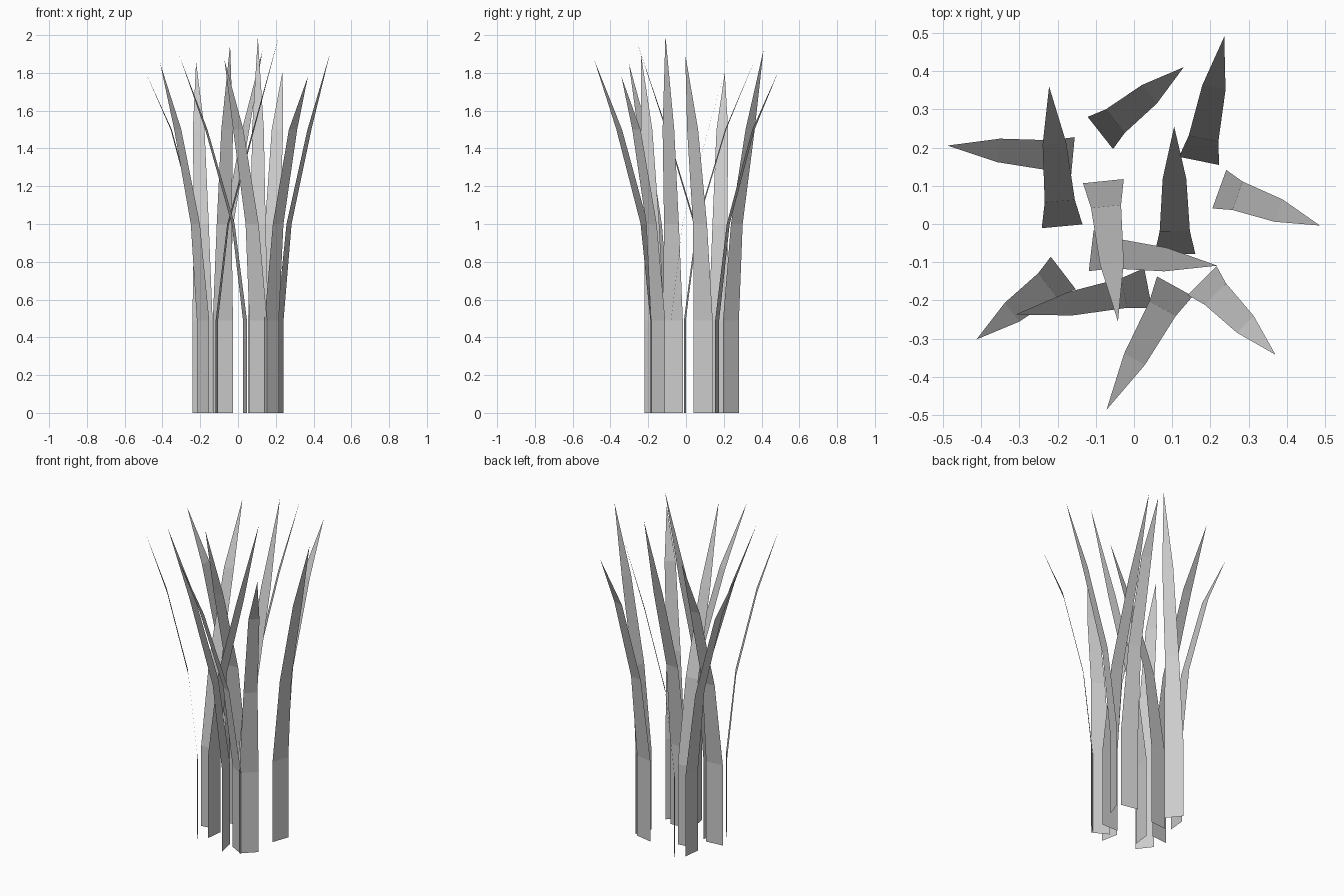
import bpy
import bmesh
from mathutils import Vector

if "Cube" in bpy.data.objects:
    bpy.data.objects.remove(bpy.data.objects["Cube"])

# Shared blade shape: (height, fraction of lean, width); the tip is added per blade
RINGS = [(0.0, 0.0, 0.107), (0.49, 0.0, 0.107), (1.0, 0.18, 0.079), (1.5, 0.59, 0.062)]

# Each blade: base x, base y, tip x, tip y, tip height
BLADES = [
    (-0.088, 0.238, 0.130, 0.410, 1.92),
    (0.170, 0.165, 0.236, 0.490, 1.81),
    (-0.160, 0.174, -0.488, 0.205, 1.80),
    (-0.188, -0.006, -0.222, 0.360, 1.86),
    (0.223, 0.091, 0.486, -0.004, 1.90),
    (0.107, -0.079, 0.105, 0.255, 1.99),
    (-0.080, 0.112, -0.042, -0.255, 1.95),
    (-0.112, -0.070, 0.218, -0.109, 2.00),
    (0.178, -0.148, 0.370, -0.342, 1.78),
    (0.107, -0.163, -0.072, -0.486, 1.87),
    (0.037, -0.168, -0.310, -0.237, 1.89),
    (-0.185, -0.128, -0.412, -0.302, 1.85),
]


def grass_blade(name, bx, by, tx, ty, height):
    """Flat strip that rises straight, then bends outward to a point."""
    base = Vector((bx, by, 0))
    lean = Vector((tx - bx, ty - by, 0))
    side = Vector((-lean.y, lean.x, 0)).normalized()
    bm = bmesh.new()
    rows = []
    for z, f, w in RINGS:
        c = base + lean * f + Vector((0, 0, z))
        rows.append((bm.verts.new(c - side * w / 2), bm.verts.new(c + side * w / 2)))
    for (a, b), (c, d) in zip(rows, rows[1:]):
        bm.faces.new((a, b, d, c))
    tip = bm.verts.new((tx, ty, height))
    bm.faces.new((*rows[-1], tip))
    mesh = bpy.data.meshes.new(name)
    bm.to_mesh(mesh)
    bm.free()
    bpy.context.collection.objects.link(bpy.data.objects.new(name, mesh))


# Tuft of twelve blades
for i, blade in enumerate(BLADES, 1):
    grass_blade(f"grass_blade_{i:02d}", *blade)
